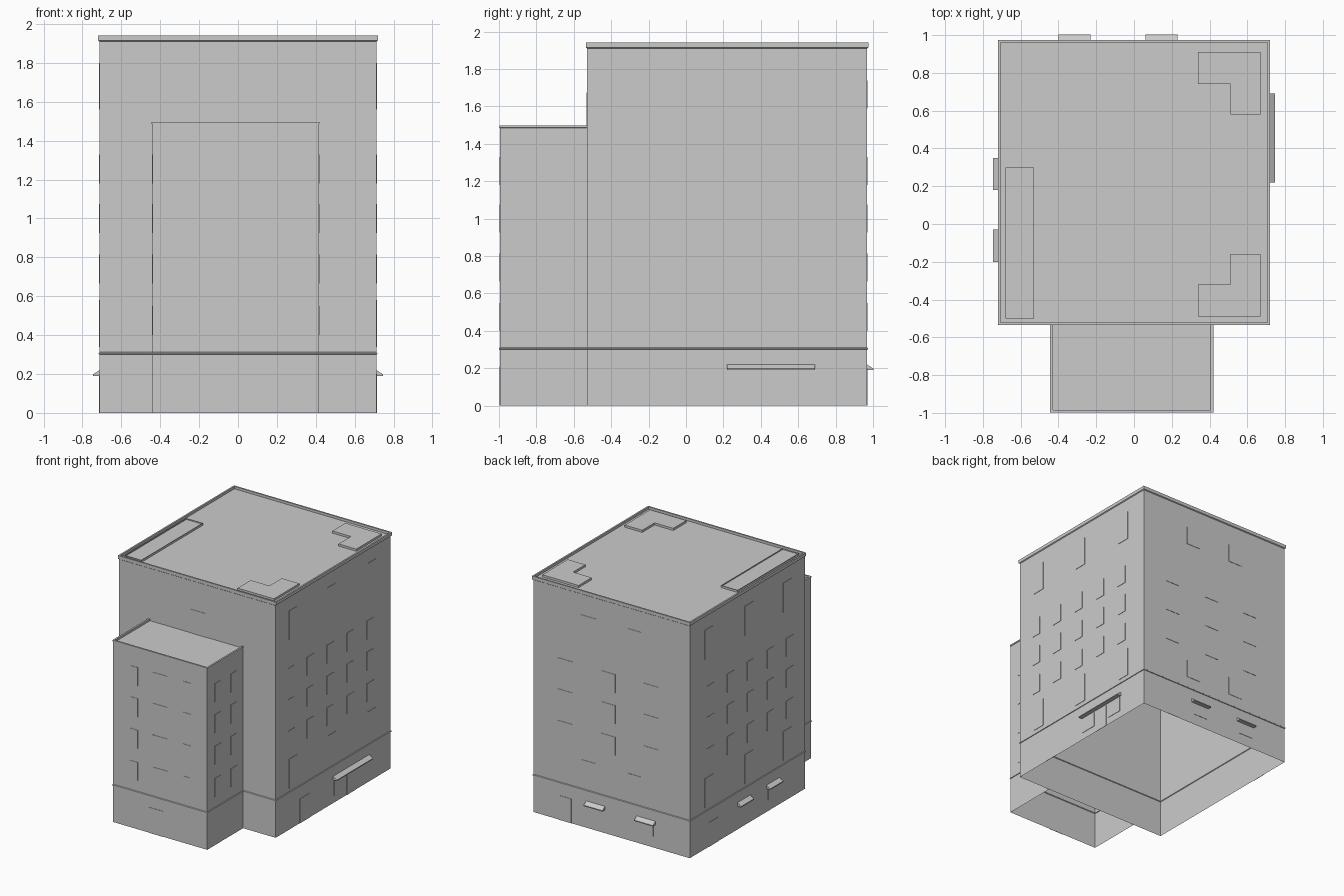
import bpy, bmesh
from mathutils import Vector

if "Cube" in bpy.data.objects:
    bpy.data.objects.remove(bpy.data.objects["Cube"])

X, YF, YB = 0.712, -0.528, 0.968       # tower walls
WL, WR, WF = -0.44, 0.416, -0.994      # wing walls


def finish(name, bm, recalc=True):
    if recalc:
        bmesh.ops.recalc_face_normals(bm, faces=bm.faces)
    me = bpy.data.meshes.new(name)
    bm.to_mesh(me)
    bm.free()
    ob = bpy.data.objects.new(name, me)
    bpy.context.collection.objects.link(ob)
    return ob


def shell(name, x0, x1, y0, y1, profile, open_back=False):
    """Open-bottomed walls from (offset, z) steps, capped with a roof."""
    bm = bmesh.new()
    rings = []
    for d, z in profile:
        b = 0 if open_back else d
        rings.append([bm.verts.new(p) for p in (
            (x1 + d, y1 + b, z), (x0 - d, y1 + b, z),
            (x0 - d, y0 - d, z), (x1 + d, y0 - d, z))])
    for lo, hi in zip(rings, rings[1:]):
        for i in range(1 if open_back else 0, 4):
            j = (i + 1) % 4
            bm.faces.new((lo[i], lo[j], hi[j], hi[i]))
    bm.faces.new(rings[-1])
    return finish(name, bm, False)


def prism(bm, pts, vec):
    a = [bm.verts.new(p) for p in pts]
    b = [bm.verts.new(Vector(p) + Vector(vec)) for p in pts]
    bm.faces.new(a)
    bm.faces.new(b[::-1])
    for i in range(len(a)):
        j = (i + 1) % len(a)
        bm.faces.new((a[j], a[i], b[i], b[j]))


# Each side: maps (distance along wall, outward distance, height) to a point
SIDES = {
    "right": lambda u, d, z: (X + d, u, z),
    "left": lambda u, d, z: (-X - d, u, z),
    "back": lambda u, d, z: (u, YB + d, z),
    "front": lambda u, d, z: (u, YF - d, z),
    "wing_right": lambda u, d, z: (WR + d, u, z),
    "wing_left": lambda u, d, z: (WL - d, u, z),
    "wing_front": lambda u, d, z: (u, WF - d, z),
}


def panel(bm, side, u, w, z0, z1, d=0.003):
    f = SIDES[side]
    pts = [f(u - w / 2, 0, z0), f(u + w / 2, 0, z0), f(u + w / 2, 0, z1), f(u - w / 2, 0, z1)]
    prism(bm, pts, Vector(f(0, d, 0)) - Vector(f(0, 0, 0)))


def awning(side, u0, u1):
    f = SIDES[side]
    bm = bmesh.new()
    prof = [(0, 0.19), (0.034, 0.19), (0.034, 0.198), (0, 0.22)]
    prism(bm, [f(u0, d, z) for d, z in prof], Vector(f(u1, 0, 0)) - Vector(f(u0, 0, 0)))
    finish(side + "_awning", bm)


# Tower and front wing with a thin string course and roof rims
band = [(0, 0), (0, 0.30), (0.005, 0.302), (0.005, 0.308), (0, 0.312)]
shell("tower", -X, X, YF, YB, band + [
    (0, 1.91), (0.007, 1.915), (0.007, 1.942), (-0.006, 1.942), (-0.006, 1.922)])
shell("front_wing", WL, WR, WF, YF, band + [
    (0, 1.485), (0.004, 1.487), (0.004, 1.497), (-0.01, 1.497), (-0.01, 1.48)], True)

# Windows
bm = bmesh.new()
rows = [0.55, 0.815, 1.075, 1.33]
for top in rows:
    for u in (-0.25, -0.01, 0.23):
        panel(bm, "wing_front", u, 0.14 if u == -0.01 else 0.07, top - 0.15, top)
    for s in ("wing_right", "wing_left"):
        for u in (-0.86, -0.65):
            panel(bm, s, u, 0.08, top - 0.15, top)
for s in ("right", "left"):
    for top in rows[1:]:
        for u in (-0.33, -0.08, 0.18, 0.44, 0.70):
            panel(bm, s, u, 0.09, top - 0.15, top)
    for u in (-0.30, 0.20, 0.72):
        panel(bm, s, u, 0.11, 1.56, 1.80)
        panel(bm, s, u, 0.11, 0.34, 0.58)
for top in rows[1:]:
    for u in (-0.36, 0.03, 0.42):
        panel(bm, "back", u, 0.13, top - 0.15, top)
for u in (-0.21, 0.21):
    panel(bm, "back", u, 0.13, 1.59, 1.74)
    panel(bm, "back", u, 0.13, 0.40, 0.55)
finish("windows", bm)

# Doors and shop windows on the ground floor and wing roof
bm = bmesh.new()
panel(bm, "wing_front", -0.05, 0.13, 0, 0.21)
panel(bm, "front", 0.01, 0.14, 1.48, 1.675)
panel(bm, "right", -0.15, 0.13, 0, 0.20)
panel(bm, "left", 0.66, 0.12, 0, 0.20)
panel(bm, "back", 0.42, 0.11, 0, 0.20)
panel(bm, "right", 0.30, 0.14, 0.06, 0.18)
panel(bm, "right", 0.455, 0.12, 0, 0.18)
panel(bm, "right", 0.61, 0.14, 0.06, 0.18)
for u in (-0.315, 0.145):
    panel(bm, "back", u, 0.13, 0.09, 0.18)
for u in (-0.115, 0.265):
    panel(bm, "left", u, 0.13, 0.09, 0.18)
finish("doors_and_shop_windows", bm)

# Awnings
for side, u0, u1 in (("right", 0.22, 0.69), ("left", -0.20, -0.03), ("left", 0.18, 0.35),
                     ("back", -0.40, -0.23), ("back", 0.06, 0.23)):
    awning(side, u0, u1)

# L-shaped roof slabs, mirrored about y = 0.21
ell = [(0.34, 0.91), (0.67, 0.91), (0.67, 0.58), (0.51, 0.58), (0.51, 0.74), (0.34, 0.74)]
for name, m in (("rear_roof_slab", 1), ("front_roof_slab", -1)):
    bm = bmesh.new()
    prism(bm, [(x, 0.21 + m * (y - 0.21), 1.922) for x, y in ell], (0, 0, 0.018))
    finish(name, bm)

# Long roof bed with a raised rim
bm = bmesh.new()
prism(bm, [(-0.68, -0.50, 1.922), (-0.53, -0.50, 1.922), (-0.53, 0.30, 1.922), (-0.68, 0.30, 1.922)],
      (0, 0, 0.018))
top = [f for f in bm.faces if f.calc_center_median().z > 1.935]
bmesh.ops.inset_region(bm, faces=top, thickness=0.02)
for v in top[0].verts:
    v.co.z -= 0.01
finish("long_roof_bed", bm)
